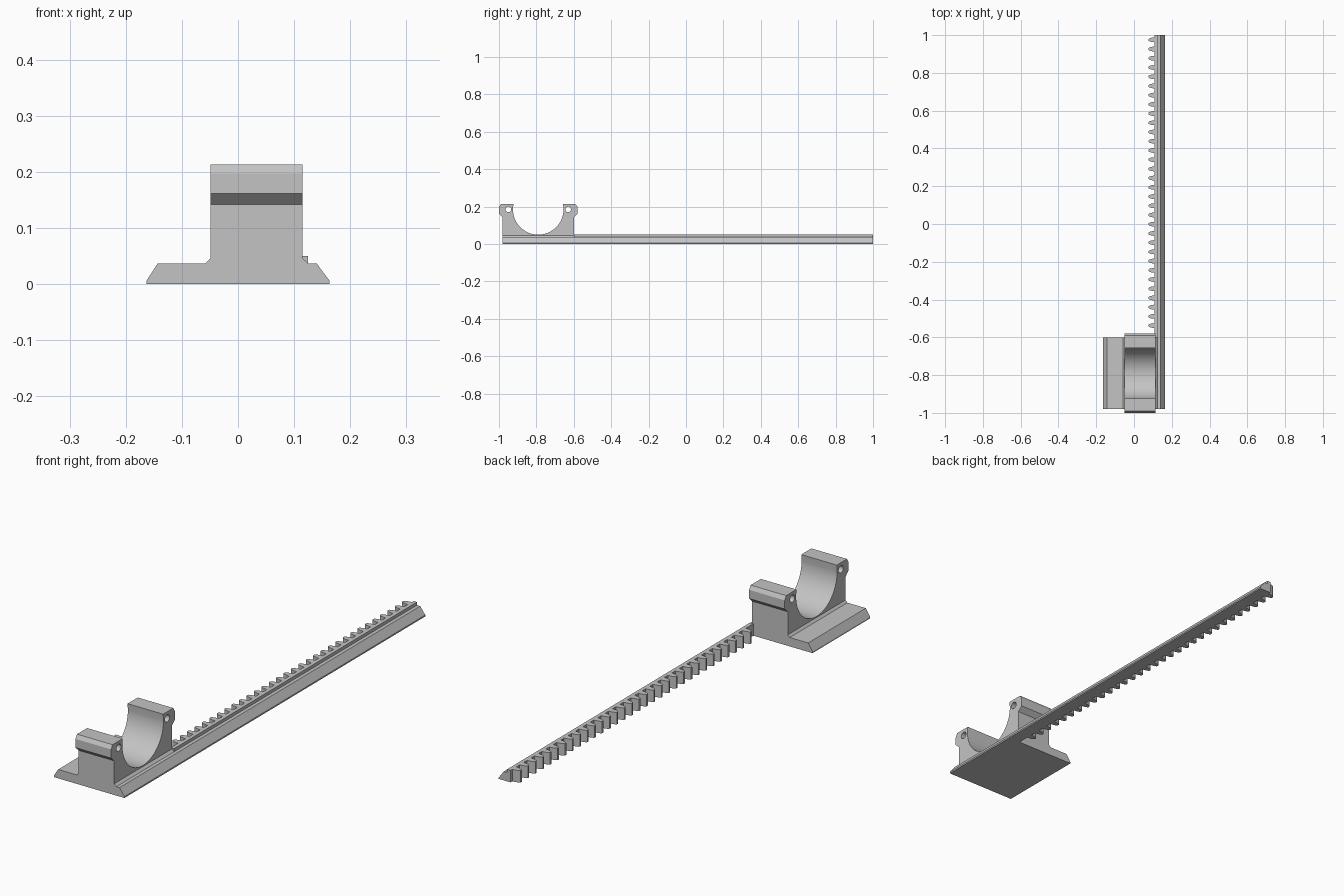
import bpy
import bmesh
import math
from mathutils import Vector

old = bpy.data.objects.get("Cube")
if old:
    bpy.data.objects.remove(old, do_unlink=True)

grey = bpy.data.materials.new("plain grey")
grey.use_nodes = True
grey.diffuse_color = (0.55, 0.55, 0.55, 1)
grey.node_tree.nodes["Principled BSDF"].inputs["Base Color"].default_value = grey.diffuse_color

# How a flat profile point (a, b) and a depth d map to x, y, z
ALONG = {
    "x": lambda a, b, d: (d, a, b),
    "y": lambda a, b, d: (a, d, b),
    "z": lambda a, b, d: (a, b, d),
}


def add_prism(bm, points, axis, low, high):
    """Extrude a flat outline along one axis."""
    place = ALONG[axis]
    face = bm.faces.new([bm.verts.new(place(a, b, low)) for a, b in points])
    result = bmesh.ops.extrude_face_region(bm, geom=[face])
    shift = Vector(place(0, 0, high - low))
    moved = [v for v in result["geom"] if isinstance(v, bmesh.types.BMVert)]
    bmesh.ops.translate(bm, verts=moved, vec=shift)


def finish(bm, name):
    bmesh.ops.recalc_face_normals(bm, faces=bm.faces)
    mesh = bpy.data.meshes.new(name)
    bm.to_mesh(mesh)
    bm.free()
    mesh.materials.append(grey)
    obj = bpy.data.objects.new(name, mesh)
    bpy.context.collection.objects.link(obj)
    return obj


def prism(name, points, axis, low, high):
    bm = bmesh.new()
    add_prism(bm, points, axis, low, high)
    return finish(bm, name)


def arc(cy, cz, radius, start, end, steps):
    angles = [math.radians(start + (end - start) * i / steps) for i in range(steps + 1)]
    return [(cy + radius * math.cos(t), cz + radius * math.sin(t)) for t in angles]


FRONT, BACK = -0.98, -0.60
MID = (FRONT + BACK) / 2
LEFT, RIGHT = -0.049, 0.115
TOP, STEP = 0.213, 0.046

# Dovetail base plate with small chamfers up to the cradle
prism("base_plate", [
    (-0.163, 0), (0.163, 0), (0.163, 0.006), (0.14, 0.037), (0.125, 0.037),
    (RIGHT, STEP), (LEFT, STEP), (-0.058, 0.037), (-0.143, 0.037), (-0.163, 0.006),
], "y", FRONT, BACK)

# Cradle with a round seat and two chamfered ears
ear = [(0.19, STEP), (0.19, 0.142), (0.21, 0.161), (0.21, 0.197), (0.2, TOP), (0.133, TOP)]
seat = arc(0, 0.185, 0.135, 0, -180, 48)
outline = ear + seat + [(-y, z) for y, z in reversed(ear)]
cradle = prism("cradle", [(MID + y, z) for y, z in outline], "x", LEFT, RIGHT)

# Bolt holes through the ears
bm = bmesh.new()
for side in (-1, 1):
    add_prism(bm, arc(MID + side * 0.16, 0.185, 0.015, 0, 345, 23), "x", -0.1, 0.2)
cutter = finish(bm, "hole_cutter")
cutter.hide_render = True
cut = cradle.modifiers.new("bolt holes", "BOOLEAN")
cut.object = cutter
cut.solver = "EXACT"
bpy.context.view_layer.objects.active = cradle
bpy.ops.object.select_all(action="DESELECT")
cradle.select_set(True)
bpy.ops.object.modifier_apply(modifier=cut.name)
bpy.data.objects.remove(cutter, do_unlink=True)
bpy.ops.object.shade_smooth_by_angle(angle=math.radians(20))

# Long rail with a raised ridge behind the teeth
prism("rail", [
    (0.109, 0), (0.163, 0), (0.163, 0.006), (0.14, 0.037),
    (0.125, 0.037), (0.125, 0.05), (0.109, 0.05),
], "y", BACK, 1.0)

# Row of gear teeth along the inner side of the rail
half = [(0.11, 0.013), (0.1, 0.0125), (0.088, 0.01), (0.08, 0.007), (0.077, 0.004)]
tooth = half + [(x, -y) for x, y in reversed(half)]
bm = bmesh.new()
for i in range(32):
    y0 = 0.975 - i * 0.0488
    add_prism(bm, [(x, y0 + y) for x, y in tooth], "z", 0, 0.05)
finish(bm, "rack_teeth")
